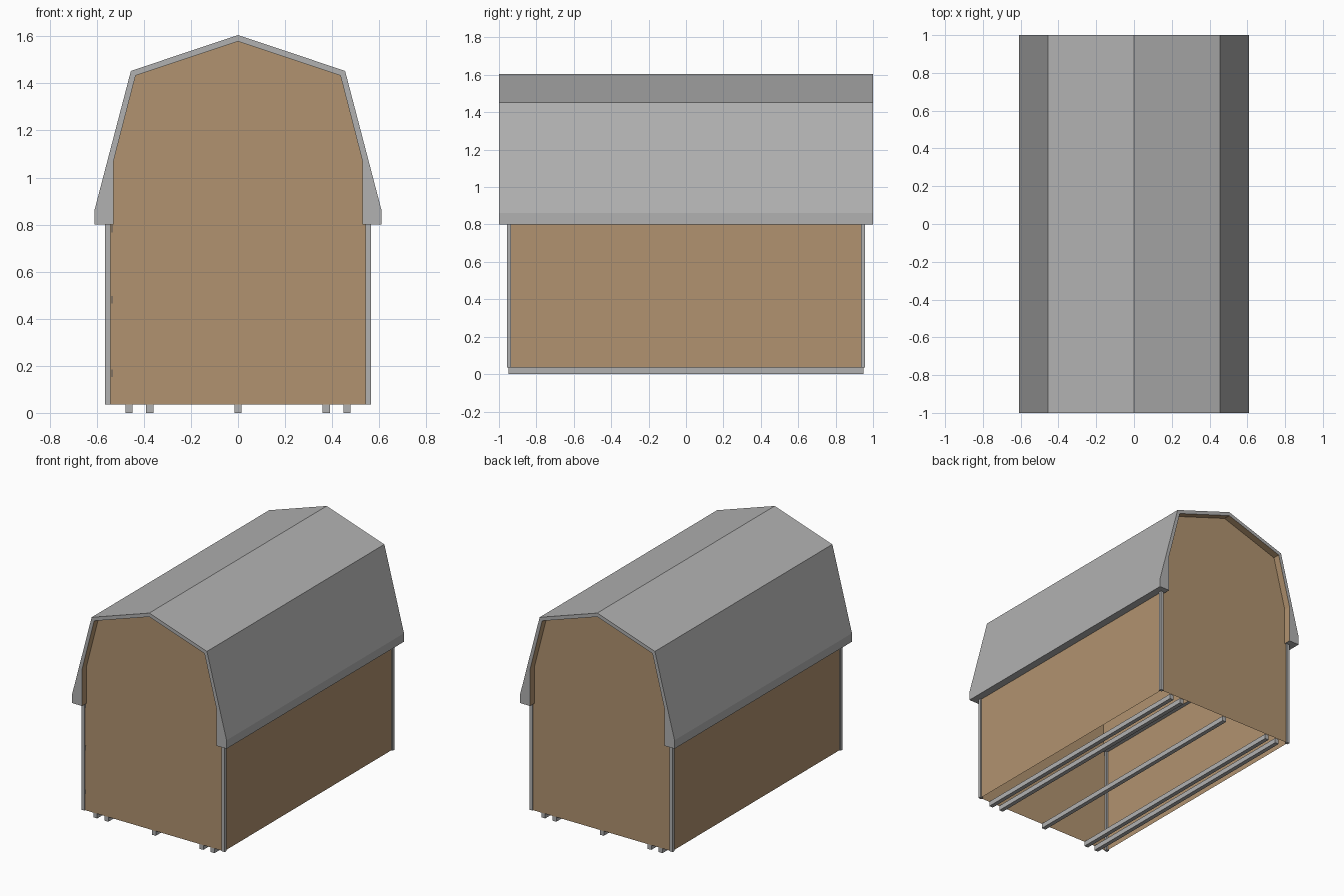
import bpy, bmesh

if "Cube" in bpy.data.objects:
    bpy.data.objects.remove(bpy.data.objects["Cube"])


def material(name, rgb):
    m = bpy.data.materials.new(name)
    m.diffuse_color = (*rgb, 1)
    m.use_nodes = True
    m.node_tree.nodes["Principled BSDF"].inputs["Base Color"].default_value = m.diffuse_color
    return m


GREY = material("grey", (0.44, 0.44, 0.44))
TAN = material("tan", (0.44, 0.29, 0.16))
DARK = material("dark_metal", (0.08, 0.08, 0.08))


def finish(name, bm, *mats):
    me = bpy.data.meshes.new(name)
    bm.to_mesh(me)
    bm.free()
    for m in mats:
        me.materials.append(m)
    ob = bpy.data.objects.new(name, me)
    bpy.context.collection.objects.link(ob)
    return ob


def box(name, lo, hi, mat):
    bm = bmesh.new()
    bmesh.ops.create_cube(bm, size=1)
    for v in bm.verts:
        v.co = [(a + b) / 2 + c * (b - a) for a, b, c in zip(lo, hi, v.co)]
    return finish(name, bm, mat)


def sheet(name, points, mat):
    bm = bmesh.new()
    bm.faces.new([bm.verts.new(p) for p in points])
    return finish(name, bm, mat)


def mirrored(half):
    # half profile from eave to ridge, completed on the other side
    return half + [(-x, z) for x, z in reversed(half[:-1])]


OUTER = mirrored([(0.61, 0.80), (0.61, 0.86), (0.455, 1.453), (0, 1.605)])
INNER = mirrored([(0.53, 0.80), (0.53, 1.065), (0.435, 1.433), (0, 1.578)])

# Gambrel roof shell: grey outside, tan lining inside
bm = bmesh.new()
# matching point counts let the section be built from quads
rings = [[[bm.verts.new((x, y, z)) for x, z in prof] for prof in (OUTER, INNER)]
         for y in (-1, 1)]
(fo, fi), (bo, bi) = rings
for i in range(len(OUTER) - 1):
    bm.faces.new((fo[i], fo[i + 1], bo[i + 1], bo[i]))
    bm.faces.new((fi[i], fi[i + 1], bi[i + 1], bi[i])).material_index = 1
    bm.faces.new((fo[i], fo[i + 1], fi[i + 1], fi[i]))
    bm.faces.new((bo[i], bo[i + 1], bi[i + 1], bi[i]))
for i in (0, -1):
    bm.faces.new((fo[i], fi[i], bi[i], bo[i]))
bmesh.ops.recalc_face_normals(bm, faces=bm.faces)
finish("roof", bm, GREY, TAN)

# End walls fill the roof section; the building has no floor
W, L, Z0 = 0.555, 0.95, 0.035
gable = [(W, Z0), (W, 0.80)] + INNER + [(-W, 0.80), (-W, Z0)]
sheet("front_wall", [(x, -L, z) for x, z in reversed(gable)], TAN)
sheet("back_wall", [(x, L, z) for x, z in gable], TAN)

# Side walls and corner trim
for s, side in ((1, "right"), (-1, "left")):
    ys = (-L, L) if s > 0 else (L, -L)
    sheet(side + "_wall", [(s * W, ys[0], Z0), (s * W, ys[1], Z0),
                           (s * W, ys[1], 0.80), (s * W, ys[0], 0.80)], TAN)
    for t, end in ((-1, "front"), (1, "back")):
        xs = sorted((s * 0.542, s * 0.566))
        ty = sorted((t * 0.936, t * 0.958))
        box(f"{end}_{side}_corner_trim", (xs[0], ty[0], Z0), (xs[1], ty[1], 0.80), GREY)

# Skids under the building
for i, x in enumerate((-0.463, -0.375, 0, 0.375, 0.463)):
    box(f"skid_{i + 1}", (x - 0.015, -0.948, 0), (x + 0.015, 0.948, Z0), GREY)

# Tiny door hinges on the front
for i, z in enumerate((0.168, 0.48, 0.782)):
    box(f"hinge_{i + 1}", (-0.537, -0.953, z - 0.016), (-0.534, -0.949, z + 0.016), DARK)
